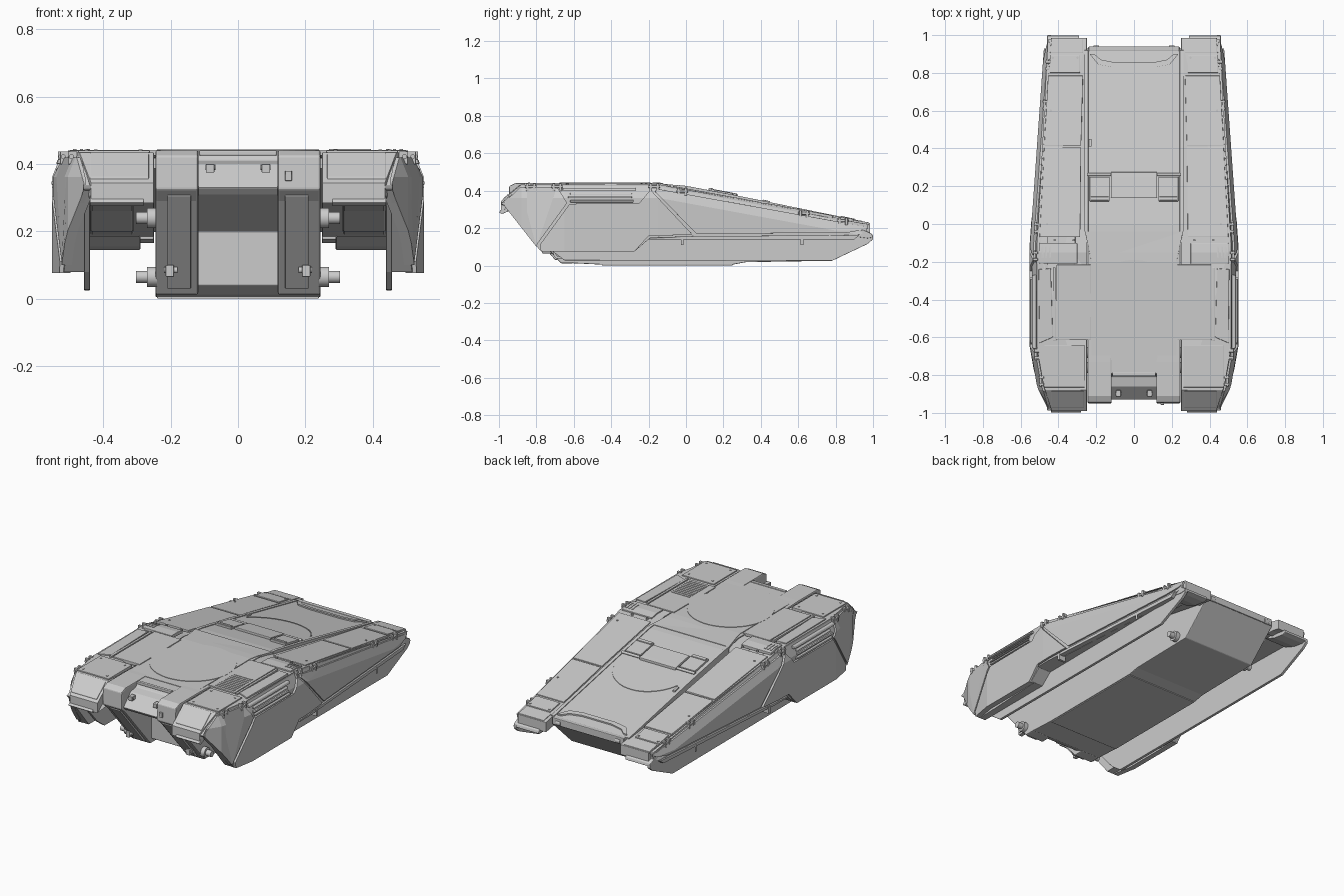
import bpy, bmesh, math
from mathutils import Vector

if "Cube" in bpy.data.objects:
    bpy.data.objects.remove(bpy.data.objects["Cube"])

# Height of fenders and deck, and half width, along y
FENDER = [(-1, .335), (-.88, .434), (-.15, .434), (.98, .226), (1, .222)]
DECK = [(-1, .437), (-.15, .437), (0, .422), (.25, .375), (1, .222)]
WIDTH = [(-1, .468), (-.85, .515), (-.65, .55), (-.1, .55), (1, .472)]
ROUND = []


def lerp(table, y):
    for (a, u), (b, v) in zip(table, table[1:]):
        if y <= b:
            return u + (v - u) * max(0, y - a) / (b - a)
    return table[-1][1]


def side_x(y, z):
    return lerp(WIDTH, y) - .4 * max(0, z - (lerp(FENDER, y) - .072))


def finish(name, bm, bevel=0, mirror=False):
    bmesh.ops.recalc_face_normals(bm, faces=bm.faces)
    me = bpy.data.meshes.new(name)
    bm.to_mesh(me)
    bm.free()
    ob = bpy.data.objects.new(name, me)
    bpy.context.collection.objects.link(ob)
    if bevel:
        m = ob.modifiers.new("bevel", 'BEVEL')
        m.width, m.segments, m.limit_method = bevel, 2, 'ANGLE'
        m.angle_limit = math.radians(35)
    if mirror:
        ob.modifiers.new("mirror", 'MIRROR').use_mirror_merge = False
    return ob


def extrude(points, direction):
    """Closed prism from a flat outline."""
    bm = bmesh.new()
    a = [bm.verts.new(p) for p in points]
    b = [bm.verts.new(Vector(p) + Vector(direction)) for p in points]
    bm.faces.new(a)
    bm.faces.new(b[::-1])
    for i in range(len(a)):
        bm.faces.new((a[i - 1], a[i], b[i], b[i - 1]))
    return bm


def cut(bm, co, no):
    bmesh.ops.bisect_plane(bm, geom=bm.verts[:] + bm.edges[:] + bm.faces[:],
                           plane_co=co, plane_no=no, dist=1e-5)


def prism(name, pts, x0, x1, bevel=.004, mirror=False):
    return finish(name, extrude([(x0, y, z) for y, z in pts], (x1 - x0, 0, 0)), bevel, mirror)


def box(name, x, y, z, bevel=.004, mirror=False):
    return prism(name, [(y[0], z[0]), (y[1], z[0]), (y[1], z[1]), (y[0], z[1])],
                 x[0], x[1], bevel, mirror)


def slab(name, pts, lo, hi, table=FENDER, bevel=.003, mirror=True):
    """Plan outline draped over a height table."""
    bm = extrude([(x, y, 0) for x, y in pts], (0, 0, 1))
    bmesh.ops.triangulate(bm, faces=bm.faces)
    for y, _ in table[1:-1]:
        cut(bm, (0, y, 0), (0, 1, 0))
    for v in bm.verts:
        v.co.z = lerp(table, v.co.y) + (hi if v.co.z > .5 else lo)
    bmesh.ops.dissolve_limit(bm, angle_limit=.01, verts=bm.verts, edges=bm.edges)
    return finish(name, bm, bevel, mirror)


def side_plate(name, pts, off, inner=None, bevel=.004):
    """Side outline draped over the tapering, chamfered flank."""
    bm = extrude([(0, y, z) for y, z in pts], (1, 0, 0))
    bmesh.ops.triangulate(bm, faces=bm.faces)
    for y in (-.88, -.85, -.65, -.15, -.1):
        cut(bm, (0, y, 0), (0, 1, 0))
    cut(bm, (0, -.15, .362), (0, 0, 1))
    cut(bm, (0, -.15, .362), (0, .208 / 1.13, 1))
    for v in bm.verts:
        s = side_x(v.co.y, v.co.z)
        v.co.x = s + off if v.co.x > .5 else (s - .03 if inner is None else inner)
    bmesh.ops.dissolve_limit(bm, angle_limit=.01, verts=bm.verts, edges=bm.edges)
    return finish(name, bm, bevel, True)


def rod(name, at, r, length, axis='Z', mirror=True):
    bm = bmesh.new()
    bmesh.ops.create_cone(bm, cap_ends=True, segments=24, radius1=r, radius2=r, depth=length)
    q = Vector({'X': (1, 0, 0), 'Y': (0, 1, 0), 'Z': (0, 0, 1)}[axis]).to_track_quat('Z', 'Y')
    for v in bm.verts:
        v.co = q @ v.co + Vector(at)
    ROUND.append(finish(name, bm, 0, mirror))


def rect(x0, x1, y0, y1):
    return [(x0, y0), (x1, y0), (x1, y1), (x0, y1)]


# Central hull
prism("hull", [(-.79, .437), (-.15, .437), (0, .422), (.25, .375), (.93, .236), (.935, .2),
               (.75, .025), (.32, .018), (.25, .005), (-.45, .005), (-.6, .012), (-.66, .04),
               (-.66, .2), (-.91, .31), (-.93, .33), (-.86, .4), (-.81, .41)], -.245, .245)
box("belly_plate", (-.24, .24), (-.45, .25), (0, .02), .002)
# Nose blocks and nose details
prism("nose_block", [(-.73, .441), (-.91, .441), (-.945, .425), (-.95, .325), (-.91, .29),
                     (-.67, .012), (-.6, .012), (-.6, .437)], .118, .245, .006, True)
prism("nose_armor_plate", [(-.92, .315), (-.69, .05), (-.69, .03), (-.7, .03), (-.935, .305)],
      .14, .21, .003, True)
box("nose_crossbar", (-.115, .115), (-.805, -.785), (.425, .442))
box("nose_bracket", (.07, .095), (-.915, -.88), (.375, .4), .002, True)
rod("nose_bracket_pin", (.082, -.9, .39), .008, .03, 'X')
box("nose_catch", (.14, .16), (-.957, -.94), (.35, .38), .002)
box("tow_hook", (.19, .215), (-.77, -.7), (.065, .1), .003, True)
rod("tow_pin", (.2, -.755, .085), .009, .04, 'X')

# Fenders with inner channel covers
outer = [(lerp(WIDTH, y) - .035, y) for y in (.985, .5, -.1, -.65, -.85, -.99)]
slab("fender", [(.25, -.99)] + [(.25, .985)] + outer, -.06, 0, bevel=.005)
prism("front_mudguard", [(-.99, .335), (-.985, .325), (-.95, .315), (-.7, .32), (-.7, .4)],
      .25, .46, .004, True)
prism("front_mud_flap", [(-.97, .32), (-1.0, .285), (-.985, .275), (-.9, .31)],
      .28, .44, .002, True)
prism("channel_box", [(-.6, .38), (-.55, .28), (.2, .26), (.45, .2), (.9, .19), (-.1, .38)],
      .31, .44, .006, True)
prism("rear_mudguard", [(.82, .185), (.95, .19), (.995, .168), (1.0, .15), (.97, .145),
                        (.9, .155)], .29, .46, .004, True)
box("rear_fender_bridge", (.25, .45), (.88, .965), (.175, .225), .004, True)

# Inner track skirt
prism("inner_skirt", [(-.92, .31), (-.72, .08), (-.65, .028), (.78, .025), (.97, .115),
                      (1.0, .14), (1.0, .16), (.96, .178), (.85, .2), (-.1, .37), (-.8, .38)],
      .44, .457, .002, True)

# Armored flank and its panels
side_plate("flank", [(-.985, .335), (-.88, .428), (-.15, .428), (.975, .22), (.965, .185),
                     (.9, .145), (-.2, .14), (-.27, .08), (-.78, .08)], -.01, .455)
side_plate("flank_front_panel", [(-.98, .33), (-.885, .42), (-.69, .42), (-.635, .335),
                                 (-.795, .115), (-.8, .1)], 0)
side_plate("flank_main_panel", [(-.622, .33), (-.25, .333), (-.19, .405), (.035, .165),
                                (-.2, .158), (-.275, .076), (-.775, .076), (-.782, .11)], .002)
side_plate("flank_rear_panel", [(-.165, .395), (-.155, .41), (.965, .207), (.945, .19),
                                (.86, .175), (.055, .17)], 0)
side_plate("flank_lower_strip", [(-.2, .14), (-.19, .15), (.05, .157), (.87, .162),
                                 (.93, .165), (.9, .14)], 0)

# Side vent with slats
side_plate("vent_frame_top", rect(-.66, -.27, .4, .415), .006)
side_plate("vent_frame_bottom", rect(-.62, -.28, .338, .35), .004)
for i in range(2):
    side_plate("vent_slat", rect(-.63 + .01 * i, -.29, .36 + i * .019, .37 + i * .019), -.001)

# Fender top panels
slab("front_fender_cap", rect(.262, .475, -.865, -.64), -.01, .007)
slab("front_fender_visor", rect(.265, .44, -.975, -.885), -.01, .005)
slab("shoulder_panel", [(.43, -.6), (.5, -.63), (.505, -.24), (.44, -.235)], -.01, .007)
slab("shoulder_rail", rect(.415, .43, -.62, -.23), -.01, .009)
slab("shoulder_box", rect(.3, .5, -.21, -.1), -.01, .008)
for i in range(3):
    slab("shoulder_slot_rib", rect(.44 + i * .02, .45 + i * .02, -.18, -.12), 0, .011, bevel=0)
slab("rear_fender_panel_a", [(.285, -.07), (.5, -.07), (.475, .405), (.28, .405)], -.01, .006)
slab("rear_fender_panel_b", [(.28, .415), (.475, .415), (.455, .785), (.27, .785)], -.01, .006)
slab("rear_fender_hatch", rect(.285, .445, .8, .895), -.01, .007)
slab("rear_fender_tip", rect(.27, .44, .905, .98), -.01, .004)

# Deck panels, rings and grille
slab("engine_cover", rect(.23, .41, -.615, -.215), -.01, .008)
for i in range(10):
    box("grille_slat", (.27, .395), (-.6 + i * .019, -.59 + i * .019), (.435, .4445), 0)
slab("front_deck_plate", [(-.225, -.72), (.225, -.72), (.225, -.2), (.26, -.04),
                          (-.26, -.04), (-.225, -.2)], -.01, .003, DECK, .001, False)
circle = [(.24 * math.cos(a), -.43 + .24 * math.sin(a))
          for a in (i * math.pi / 32 for i in range(64))]
slab("turret_ring", circle, -.01, .006, DECK, 0, False)
arc = [math.radians(25 + i * 6.5) for i in range(21)]
slab("rear_deck_arc", [(.24 * math.cos(a), .29 + .24 * math.sin(a)) for a in arc] +
     [(.234 * math.cos(a), .29 + .234 * math.sin(a)) for a in arc[::-1]],
     -.01, .003, DECK, 0, False)
slab("rear_deck_rail", rect(.242, .262, -.04, .92), -.04, .004, DECK)

# Raised deck hatch with hinge blocks
slab("deck_hatch", rect(-.122, .122, .14, .275), -.01, .014, DECK, .004, False)
slab("hatch_hinge_block", rect(.13, .235, .12, .25), -.01, .012, DECK)
slab("hatch_hinge_pad", rect(.135, .23, .125, .145), 0, .018, DECK)
rod("hatch_hinge_pin", (.185, .262, .379), .008, .12, 'X')

# Chevron rib and rear lip
slab("rear_chevron", [(-.235, .9), (-.19, .845), (-.11, .83), (.11, .83), (.19, .845),
                      (.235, .9), (.21, .9), (.175, .87), (.1, .855), (-.1, .855),
                      (-.175, .87), (-.21, .9)], -.01, .008, DECK, 0, False)
box("rear_lip", (-.24, .24), (.915, .94), (.2, .242))
rod("rear_tow_eye", (.2, .93, .215), .016, .03, 'X')
slab("deck_catch", rect(-.24, -.225, .41, .45), 0, .01, DECK, .002, False)

# Axle stubs on the hull sides
for y, z in ((-.76, .24), (-.68, .065), (.67, .065)):
    rod("axle_flange", (.255, y, z), .03, .03, 'X')
    rod("axle_stub", (.275, y, z), .018, .055, 'X')

# Lifting lugs and bolts along the fender edges
for y in (-.83, -.69, -.17, -.02, .63, .84):
    x, z = side_x(y, lerp(FENDER, y)), lerp(FENDER, y)
    for d in (-.018, .018):
        box("edge_lug", (x - .012, x + .014), (y + d - .007, y + d + .007),
            (z - .035, z + .004), .002, True)
    rod("edge_lug_pin", (x + .005, y, z - .012), .007, .06, 'Y')
for x, y in ((.29, -.84), (.45, -.84), (.29, -.67), (.45, -.67), (.46, 0), (.32, -.085),
             (.42, -.085), (.44, .6), (.3, .88), (.43, .88)):
    rod("fender_bolt", (x, y, lerp(FENDER, y) + .005), .006, .01)
for y, z in ((-.02, .13), (.62, .13)):
    side_plate("skirt_clip", rect(y - .007, y + .007, z - .02, z + .02), .002, .5, 0)

# Smooth the round parts, keep plates flat
for ob in ROUND:
    ob.select_set(True)
bpy.context.view_layer.objects.active = ROUND[0]
bpy.ops.object.shade_smooth_by_angle(angle=.6)
